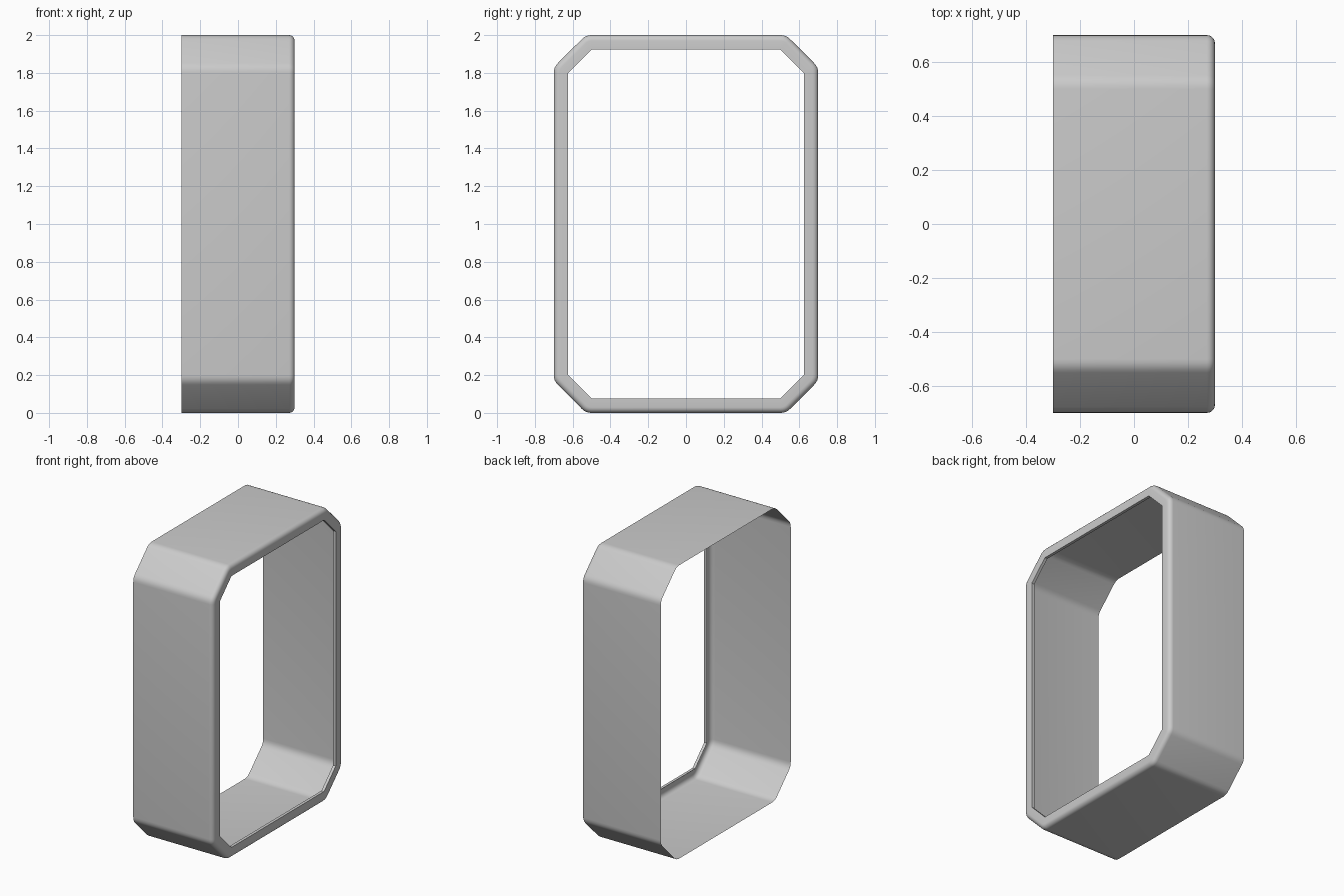
import bpy, bmesh
from math import sin, cos, pi, radians
from mathutils import Vector

if "Cube" in bpy.data.objects:
    bpy.data.objects.remove(bpy.data.objects["Cube"])

HALF_W, HALF_H, CHAMFER = 0.70, 1.0, 0.17
LIP, ROUND, STEPS = 0.075, 0.03, 4


def outline(d):
    """Rounded chamfered rectangle in (y, z), offset inward by d."""
    w, h = HALF_W - d, HALF_H - d
    c = CHAMFER - d * (2 - 2 ** 0.5)
    quarter = [(w, h - c), (w - c, h)]
    pts = [Vector(p) for p in quarter]
    pts += [Vector((-y, z)) for y, z in reversed(quarter)]
    pts += [Vector((-y, -z)) for y, z in quarter]
    pts += [Vector((y, -z)) for y, z in reversed(quarter)]
    r = ROUND * (1 - d / LIP)          # corners get sharp at the inner edge
    ring = []
    for i, p in enumerate(pts):
        a = p + (pts[i - 1] - p).normalized() * r
        b = p + (pts[(i + 1) % len(pts)] - p).normalized() * r
        for s in range(STEPS + 1):
            t = s / STEPS
            ring.append(a * (1 - t) ** 2 + p * 2 * t * (1 - t) + b * t * t)
    return ring


# Cross-section (x, inward offset): open back, wall, rounded rim, lip, short return
section = [(-0.30, 0.0)]
for k in range(6):
    a = k / 5 * pi / 2
    section.append((0.27 + 0.03 * sin(a), 0.03 * (1 - cos(a))))
section += [(0.30, LIP), (0.28, LIP)]

# Sweep the section around the outline
bm = bmesh.new()
rings = [[bm.verts.new((x, p.x, p.y + HALF_H)) for p in outline(d)] for x, d in section]
for lo, hi in zip(rings, rings[1:]):
    n = len(lo)
    for i in range(n):
        j = (i + 1) % n
        bm.faces.new((lo[i], lo[j], hi[j], hi[i]))
bmesh.ops.remove_doubles(bm, verts=bm.verts[:], dist=0.0001)
bmesh.ops.recalc_face_normals(bm, faces=bm.faces[:])
# Wall normals must face outward
bm.faces.ensure_lookup_table()
wall = max(bm.faces, key=lambda f: f.calc_area())
if wall.normal.dot(wall.calc_center_median() - Vector((0, 0, HALF_H))) < 0:
    bmesh.ops.reverse_faces(bm, faces=bm.faces[:])

mesh = bpy.data.meshes.new("frame_shell")
bm.to_mesh(mesh)
bm.free()
frame = bpy.data.objects.new("frame_shell", mesh)
bpy.context.collection.objects.link(frame)

bpy.context.view_layer.objects.active = frame
frame.select_set(True)
bpy.ops.object.shade_smooth_by_angle(angle=radians(30))
